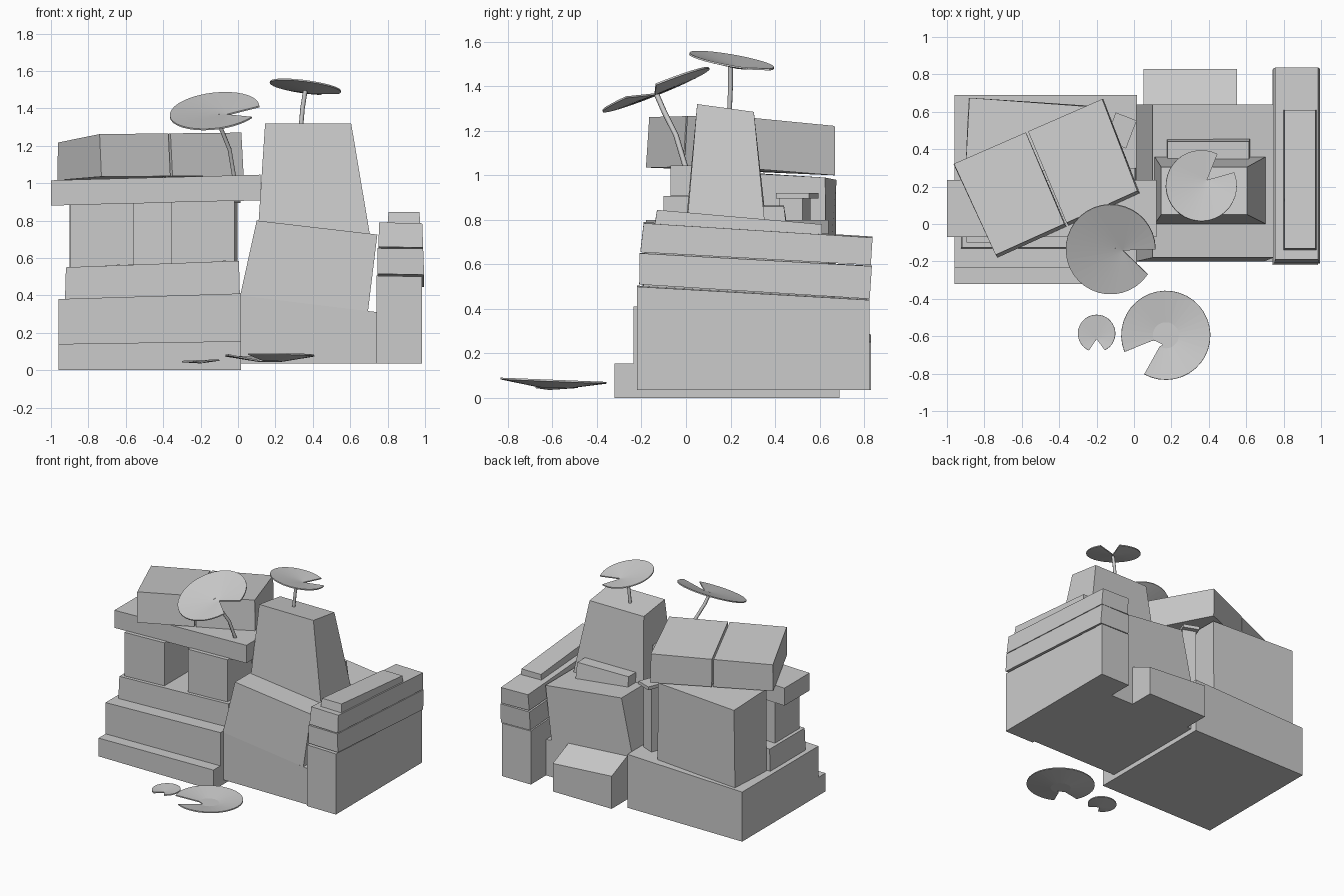
import bpy, bmesh, math
from mathutils import Vector

if "Cube" in bpy.data.objects:
    bpy.data.objects.remove(bpy.data.objects["Cube"])


def hexa(name, bottom, top):
    """Six-sided stone from four bottom and four top corners (counter-clockwise)."""
    bm = bmesh.new()
    b = [bm.verts.new(p) for p in bottom]
    t = [bm.verts.new(p) for p in top]
    bm.faces.new(b[::-1])
    bm.faces.new(t)
    for i in range(4):
        j = (i + 1) % 4
        bm.faces.new((b[i], b[j], t[j], t[i]))
    return finish(name, bm)


def finish(name, bm):
    bmesh.ops.recalc_face_normals(bm, faces=bm.faces)
    me = bpy.data.meshes.new(name)
    bm.to_mesh(me)
    bm.free()
    ob = bpy.data.objects.new(name, me)
    bpy.context.collection.objects.link(ob)
    return ob


def ring(r, z):
    """r = x0, x1, y0, y1;  z = left height, right height, change towards the back."""
    x0, x1, y0, y1 = r
    l, rt, d = z
    return [(x0, y0, l), (x1, y0, rt), (x1, y1, rt + d), (x0, y1, l + d)]


def block(name, rect, zb, zt, top=None):
    return hexa(name, ring(rect, zb), ring(top or rect, zt))


def leaf(name, centre, radius, slope, cut, depth, apex, inner=0.0, thick=0.008):
    """Notched shallow dish; slope = (dz/dx, dz/dy), cut = notch angles in degrees."""
    a0, a1 = math.radians(cut[1]), math.radians(cut[0] + 360)
    n = 32
    c = Vector(centre)

    def pt(x, y, z):
        return c + Vector((x, y, z + slope[0] * x + slope[1] * y))

    bm = bmesh.new()
    mid = bm.verts.new(pt(apex[0], apex[1], -depth))
    rows = []
    for r, z in ([(inner, -depth)] if inner else []) + [(radius, 0)]:
        rows.append([bm.verts.new(pt(r * math.cos(a0 + (a1 - a0) * i / n),
                                     r * math.sin(a0 + (a1 - a0) * i / n), z))
                     for i in range(n + 1)])
    for i in range(n):
        bm.faces.new((mid, rows[0][i], rows[0][i + 1]))
        for p, q in zip(rows, rows[1:]):
            bm.faces.new((p[i], q[i], q[i + 1], p[i + 1]))
    ob = finish(name, bm)
    mod = ob.modifiers.new("thickness", 'SOLIDIFY')
    mod.thickness = thick
    mod.offset = 0
    return ob


def stem(name, pts, r=0.012):
    cu = bpy.data.curves.new(name, 'CURVE')
    cu.dimensions = '3D'
    cu.bevel_depth = r
    cu.bevel_resolution = 1
    cu.use_fill_caps = True
    sp = cu.splines.new('POLY')
    sp.points.add(len(pts) - 1)
    for p, co in zip(sp.points, pts):
        p.co = (*co, 1)
    ob = bpy.data.objects.new(name, cu)
    bpy.context.collection.objects.link(ob)


# left side: stepped plinth
block("lower_step", (-.96, .015, -.32, .69), (0, 0, 0), (.14, .155, 0))
block("middle_step", (-.96, .015, -.235, .69), (.1, .1, 0), (.38, .41, 0))
block("upper_step", (-.925, .01, -.13, .3), (.38, .405, 0), (.55, .585, 0),
      (-.92, .005, -.125, .3))

# two front piers carrying a lintel
block("left_pier", (-.895, -.555, -.1, .2), (.55, .565, 0), (.885, .895, 0))
block("right_pier", (-.355, -.02, -.1, .2), (.57, .585, 0), (.9, .908, 0))
block("lintel", (-1, .12, -.07, .235), (.88, .908, 0), (1.015, 1.045, 0))

# large stone and narrow pillar at the back
hexa("back_stone",
     [(-.9, .31, .38), (-.22, .27, .4), (-.2, .63, .4), (-.885, .67, .385)],
     [(-.9, .31, 1.01), (-.22, .27, 1.01), (-.2, .625, .99), (-.88, .675, .98)])


def turned(cx, cy, hx, hy, z):
    a = math.radians(-21)
    return [(cx + x * math.cos(a) - y * math.sin(a), cy + x * math.sin(a) + y * math.cos(a), z)
            for x, y in ((-hx, -hy), (hx, -hy), (hx, hy), (-hx, hy))]


hexa("back_pillar", turned(-.07, .49, .05, .055, .39), turned(-.07, .49, .05, .055, .9))
hexa("back_pillar_cap", turned(-.07, .5, .06, .08, .895), turned(-.07, .5, .06, .08, .92))

# pair of turned capstones on top
A, B = Vector((-.965, .32, 1.015)), Vector((-.73, -.18, 1.035))
C, D = Vector((.03, .165, 1.04)), Vector((-.165, .67, 1.0))
A2, B2 = Vector((-.963, .322, 1.217)), Vector((-.74, -.165, 1.262))
C2, D2 = Vector((.018, .177, 1.27)), Vector((-.17, .668, 1.222))
for name, s, e in (("left_capstone", 0, .485), ("right_capstone", .5, 1)):
    hexa(name, [B.lerp(C, s), B.lerp(C, e), A.lerp(D, e), A.lerp(D, s)],
         [B2.lerp(C2, s), B2.lerp(C2, e), A2.lerp(D2, e), A2.lerp(D2, s)])

# right side: seat-like base, leaning block, tapered tower
block("right_base", (.012, .745, -.2, .64), (.035, .035, 0), (.4, .31, 0))
block("leaning_block", (.012, .695, -.2, .64), (.4, .315, 0), (.8, .725, 0),
      (.1, .745, -.18, .64))
block("tower", (.11, .705, 0, .36), (.79, .725, 0), (1.32, 1.32, -.035),
      (.145, .605, .05, .305))
block("tower_back_ledge", (.175, .62, .28, .455), (.77, .735, 0), (.865, .86, 0),
      (.18, .615, .28, .44))
block("back_footing", (.05, .55, .6, .83), (.035, .035, 0), (.385, .35, -.1))

# arm-like stacked wall on the far right
block("wall_base", (.74, .985, -.22, .825), (.035, .035, 0), (.505, .5, -.06))
block("wall_middle_course", (.745, .995, -.21, .825), (.515, .51, -.065), (.652, .65, -.058),
      (.745, .99, -.208, .835))
block("wall_top_course", (.75, .99, -.205, .83), (.66, .655, -.058), (.79, .785, -.065),
      (.755, .985, -.19, .838))
block("wall_coping", (.8, .975, -.14, .61), (.785, .78, -.05), (.845, .845, -.065),
      (.805, .97, -.13, .61))

# raised leaves with stems
leaf("tower_leaf", (.36, .205, 1.515), .19, (-.13, -.17), (22, 63), .025, (.03, .03))
stem("tower_leaf_stem", [(.335, .195, 1.28), (.345, .2, 1.4), (.36, .2, 1.495)])
leaf("front_leaf", (-.125, -.135, 1.385), .24, (.1, .4), (-34, 0), .025, (.065, -.005))
stem("front_leaf_stem", [(-.02, 0, 1.03), (-.045, -.045, 1.18), (-.09, -.1, 1.29),
                         (-.11, -.135, 1.37)])

# floating leaves at the front
leaf("large_floating_leaf", (.17, -.595, .078), .238, (0, -.04), (202, 241), .028,
     (-.015, -.05), inner=.07)
leaf("small_floating_leaf", (-.2, -.585, .05), .1, (.04, 0), (246, 296), .01, (0, -.03))
